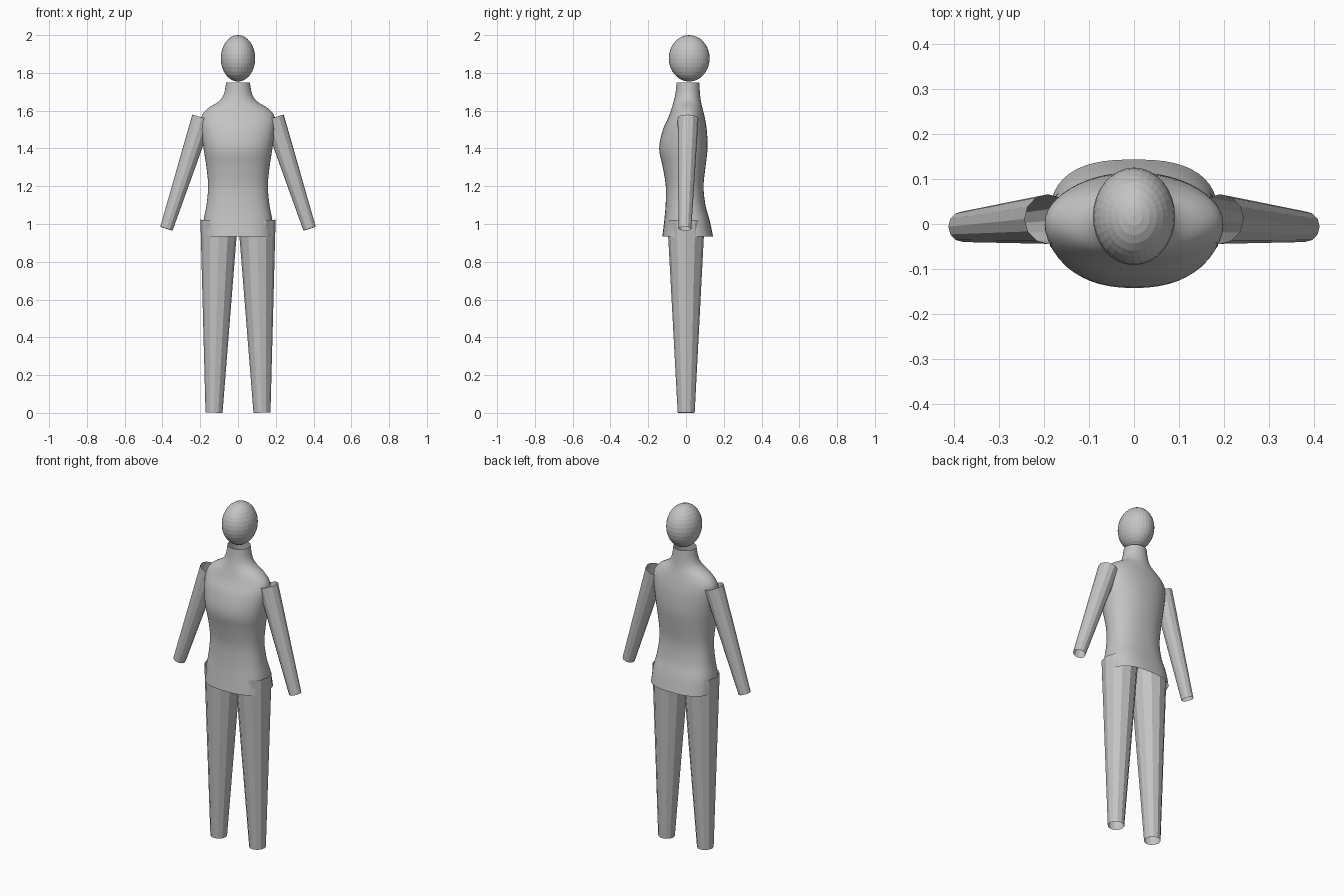
import bpy, bmesh, math
from mathutils import Vector

if "Cube" in bpy.data.objects:
    bpy.data.objects.remove(bpy.data.objects["Cube"])

grey = bpy.data.materials.new("plain grey")
grey.diffuse_color = (0.55, 0.55, 0.55, 1)
grey.use_nodes = True
grey.node_tree.nodes["Principled BSDF"].inputs["Base Color"].default_value = grey.diffuse_color


def make_object(name, bm, smooth):
    mesh = bpy.data.meshes.new(name)
    bmesh.ops.recalc_face_normals(bm, faces=bm.faces)
    for f in bm.faces:
        f.smooth = smooth
    bm.to_mesh(mesh)
    bm.free()
    mesh.materials.append(grey)
    obj = bpy.data.objects.new(name, mesh)
    bpy.context.collection.objects.link(obj)
    return obj


def loft(name, rings, smooth):
    """Open skin over a list of rings of points."""
    bm = bmesh.new()
    rows = [[bm.verts.new(p) for p in ring] for ring in rings]
    n = len(rows[0])
    for a, b in zip(rows, rows[1:]):
        for i in range(n):
            j = (i + 1) % n
            bm.faces.new((a[i], a[j], b[j], b[i]))
    return make_object(name, bm, smooth)


def limb(name, top, bottom, r_top, r_bottom, sides=12):
    """Open tapered tube between two points."""
    top, bottom = Vector(top), Vector(bottom)
    axis = (top - bottom).normalized()
    u = Vector((0, 1, 0)).cross(axis).normalized()
    v = axis.cross(u)
    rings = []
    for c, r in ((bottom, r_bottom), (top, r_top)):
        rings.append([c + r * (u * math.cos(t) + v * math.sin(t))
                      for t in (2 * math.pi * i / sides for i in range(sides))])
    loft(name, rings, False)


# Torso sections: height, half width, front y, back y, roundness exponent
sections = [
    (0.935, 0.187, -0.125, 0.143, 2.6),
    (1.02, 0.182, -0.115, 0.125, 2.5),
    (1.10, 0.167, -0.108, 0.103, 2.4),
    (1.20, 0.158, -0.107, 0.093, 2.3),
    (1.30, 0.167, -0.123, 0.103, 2.2),
    (1.40, 0.182, -0.142, 0.114, 2.2),
    (1.50, 0.195, -0.122, 0.110, 2.2),
    (1.565, 0.195, -0.093, 0.099, 2.1),
    (1.61, 0.162, -0.077, 0.088, 2.0),
    (1.65, 0.100, -0.065, 0.079, 2.0),
    (1.69, 0.074, -0.056, 0.074, 2.0),
    (1.75, 0.063, -0.050, 0.070, 2.0),
]


def blend(a, b, c, d, t):
    return 0.5 * (2 * b + (c - a) * t + (2 * a - 5 * b + 4 * c - d) * t * t
                  + (3 * b - a - 3 * c + d) * t ** 3)


def section_ring(s, count=48):
    z, w, front, back, e = s
    mid, depth = (front + back) / 2, (back - front) / 2
    ring = []
    for i in range(count):
        t = 2 * math.pi * i / count
        c, n = math.cos(t), math.sin(t)
        ring.append((math.copysign(abs(c) ** (2 / e), c) * w,
                     mid + math.copysign(abs(n) ** (2 / e), n) * depth, z))
    return ring


# Torso with neck, smoothly blended between the sections
rings = []
last = len(sections) - 1
for k in range(last):
    quad = [sections[min(max(k + o, 0), last)] for o in (-1, 0, 1, 2)]
    for step in range(4):
        rings.append(section_ring([blend(*vals, step / 4) for vals in zip(*quad)]))
rings.append(section_ring(sections[-1]))
loft("torso", rings, True)

# Head
bm = bmesh.new()
bmesh.ops.create_uvsphere(bm, u_segments=32, v_segments=16, radius=1)
bmesh.ops.scale(bm, vec=(0.091, 0.108, 0.123), verts=bm.verts)
bmesh.ops.translate(bm, vec=(0, 0.017, 1.877), verts=bm.verts)
make_object("head", bm, False)

# Arms and legs
for side, s in (("left", 1), ("right", -1)):
    limb(side + "_arm", (0.19 * s, 0.011, 1.562), (0.379 * s, -0.006, 0.975), 0.055, 0.034)
    limb(side + "_leg", (0.1 * s, 0, 1.02), (0.127 * s, 0.001, 0.001), 0.099, 0.045)
